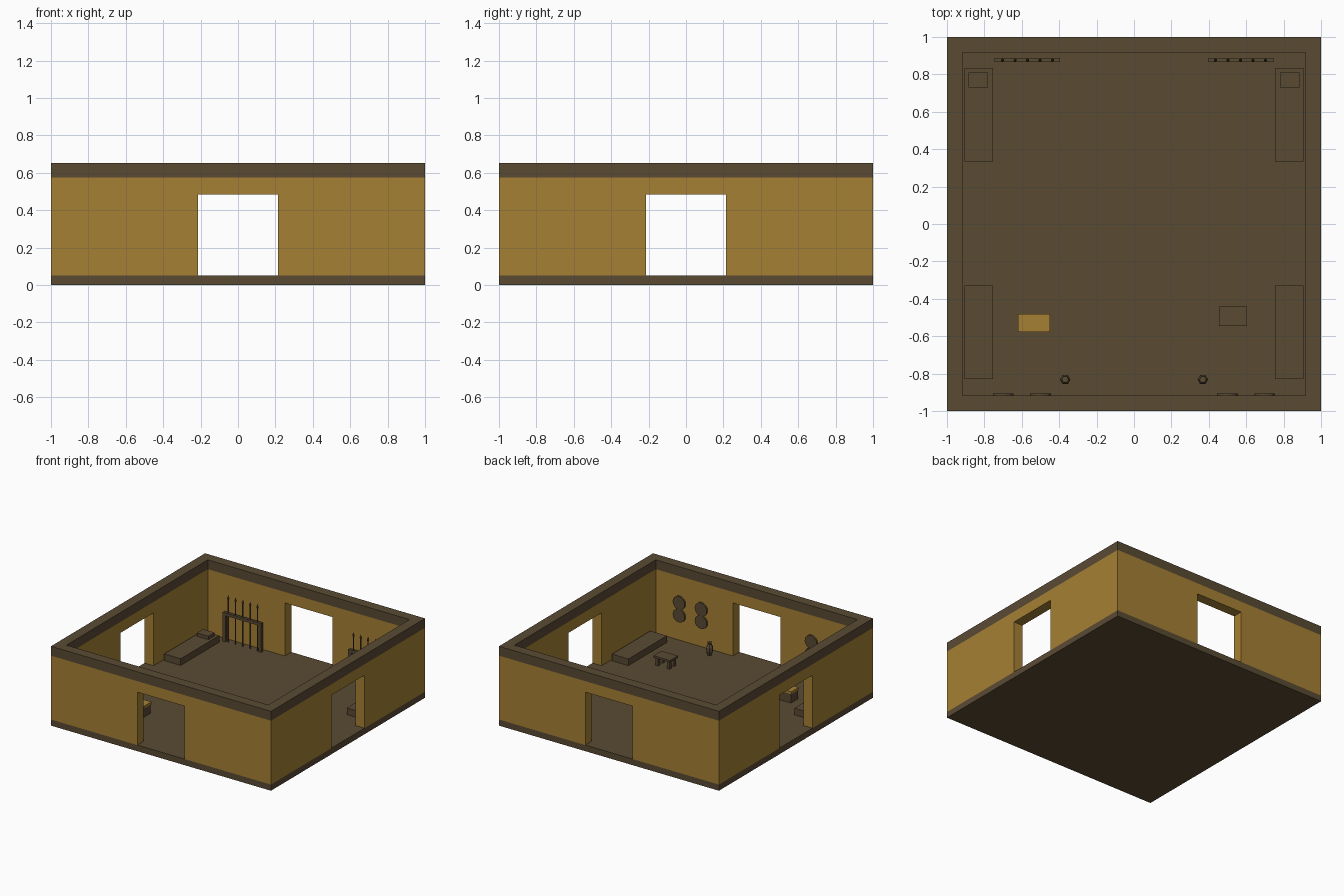
import bpy, bmesh, math
from mathutils import Matrix, Vector

if "Cube" in bpy.data.objects:
    bpy.data.objects.remove(bpy.data.objects["Cube"])


def mat(name, rgb):
    m = bpy.data.materials.new(name)
    m.diffuse_color = (*rgb, 1)
    m.use_nodes = True
    m.node_tree.nodes["Principled BSDF"].inputs["Base Color"].default_value = m.diffuse_color
    return m


BROWN = mat("dark brown wood", (0.102, 0.069, 0.034))
GOLD = mat("ochre plaster", (0.381, 0.216, 0.035))
FLOOR, OUT, INN = 0.05, 1.0, 0.917


def finish(name, bm, m):
    bmesh.ops.remove_doubles(bm, verts=bm.verts, dist=1e-5)
    bmesh.ops.recalc_face_normals(bm, faces=bm.faces)
    me = bpy.data.meshes.new(name)
    bm.to_mesh(me)
    bm.free()
    me.materials.append(m)
    ob = bpy.data.objects.new(name, me)
    bpy.context.collection.objects.link(ob)
    return ob


def add_box(bm, x0, x1, y0, y1, z0, z1):
    mx = Matrix.Translation(((x0 + x1) / 2, (y0 + y1) / 2, (z0 + z1) / 2))
    bmesh.ops.create_cube(bm, size=1, matrix=mx @ Matrix.Diagonal((x1 - x0, y1 - y0, z1 - z0, 1)))


def add_cone(bm, r0, r1, h, loc, n, rot=Matrix()):
    bmesh.ops.create_cone(bm, cap_ends=True, segments=n, radius1=r0, radius2=r1, depth=h,
                          matrix=Matrix.Translation(loc) @ rot)


def boxes(name, m, *dims):
    bm = bmesh.new()
    for d in dims:
        add_box(bm, *d)
    return finish(name, bm, m)


def ring(name, m, profile):
    """Four mitred walls; the profile is a closed (sideways, height) outline."""
    bm = bmesh.new()
    for k in range(4):
        rot = Matrix.Rotation(k * math.pi / 2, 3, 'Z')
        outer = [bm.verts.new(rot @ Vector((s, -OUT, z))) for s, z in profile]
        inner = [bm.verts.new(rot @ Vector((s * INN if abs(s) == OUT else s, -INN, z)))
                 for s, z in profile]
        bm.faces.new(outer)
        bm.faces.new(inner[::-1])
        n = len(profile)
        for i in range(n):
            j = (i + 1) % n
            # mitred ends stay open and meet the next wall
            if not abs(profile[i][0]) == abs(profile[j][0]) == OUT or profile[i][1] == profile[j][1]:
                bm.faces.new((outer[i], outer[j], inner[j], inner[i]))
    return finish(name, bm, m)


# Shell: floor slab, walls with a doorway on each side, top trim
boxes("floor_slab", BROWN, (-1, 1, -1, 1, 0, FLOOR))
D, DZ, WZ = 0.215, 0.485, 0.575
ring("walls", GOLD, [(-1, FLOOR), (-D, FLOOR), (-D, DZ), (D, DZ), (D, FLOOR),
                     (1, FLOOR), (1, WZ), (-1, WZ)])
ring("wall_top_trim", BROWN, [(-1, WZ), (1, WZ), (1, 0.652), (-1, 0.652)])

for side, s in (("left", -1), ("right", 1)):
    def sx(a, b):
        return tuple(sorted((s * a, s * b)))

    # Beds, with pillows on the back pair
    boxes(side + "_back_bed", BROWN, (*sx(0.755, 0.905), 0.335, 0.835, FLOOR, 0.105))
    boxes(side + "_pillow", BROWN, (*sx(0.78, 0.885), 0.73, 0.81, 0.105, 0.132))
    boxes(side + "_front_bed", BROWN, (*sx(0.755, 0.905), -0.83, -0.33, FLOOR, 0.105))

    # Spear rack
    y0, y1 = 0.865, 0.888
    boxes(side + "_spear_rack", BROWN,
          (*sx(0.395, 0.42), y0, y1, FLOOR, 0.265),
          (*sx(0.72, 0.745), y0, y1, FLOOR, 0.265),
          (*sx(0.395, 0.745), y0, y1, 0.265, 0.288))
    # Spears: shaft and double-cone blade
    bm = bmesh.new()
    for i in range(5):
        x = s * (0.436 + 0.0665 * i)
        add_cone(bm, 0.005, 0.005, 0.35, (x, 0.876, 0.225), 6)
        add_cone(bm, 0.005, 0.009, 0.01, (x, 0.876, 0.402), 6)
        add_cone(bm, 0.009, 0, 0.028, (x, 0.876, 0.421), 6)
    finish(side + "_spears", bm, BROWN)

    # Figure-eight shields on the front wall
    bm = bmesh.new()
    for x in (0.5, 0.7):
        for z in (0.255, 0.36):
            add_cone(bm, 0.055, 0.055, 0.012, (s * x, -0.911, z), 16,
                     Matrix.Rotation(math.pi / 2, 4, 'X'))
    finish(side + "_shields", bm, BROWN)

    # Six-sided jar, lathed from a profile
    bm = bmesh.new()
    z = FLOOR
    prof = [(0.016, 0), (0.028, 0.035), (0.028, 0.065), (0.014, 0.092), (0.019, 0.105)]
    for (ra, za), (rb, zb) in zip(prof, prof[1:]):
        add_cone(bm, ra, rb, zb - za, (s * 0.368, -0.832, FLOOR + (za + zb) / 2), 6,
                 Matrix.Rotation(math.pi / 6, 4, 'Z'))
    finish(side + "_jar", bm, BROWN)

# Stool table on the right
x0, x1, y0, y1 = 0.455, 0.605, -0.545, -0.442
boxes("table", BROWN, (x0, x1, y0, y1, 0.113, 0.13),
      *[(x, x + 0.024, y, y + 0.024, FLOOR, 0.113)
        for x in (x0 + 0.012, x1 - 0.036) for y in (y0 + 0.01, y1 - 0.034)])

# Chest with ochre lid on the left
boxes("chest_body", BROWN, (-0.615, -0.455, -0.575, -0.485, FLOOR, 0.125))
boxes("chest_lid", GOLD, (-0.62, -0.45, -0.578, -0.482, 0.125, 0.145))
